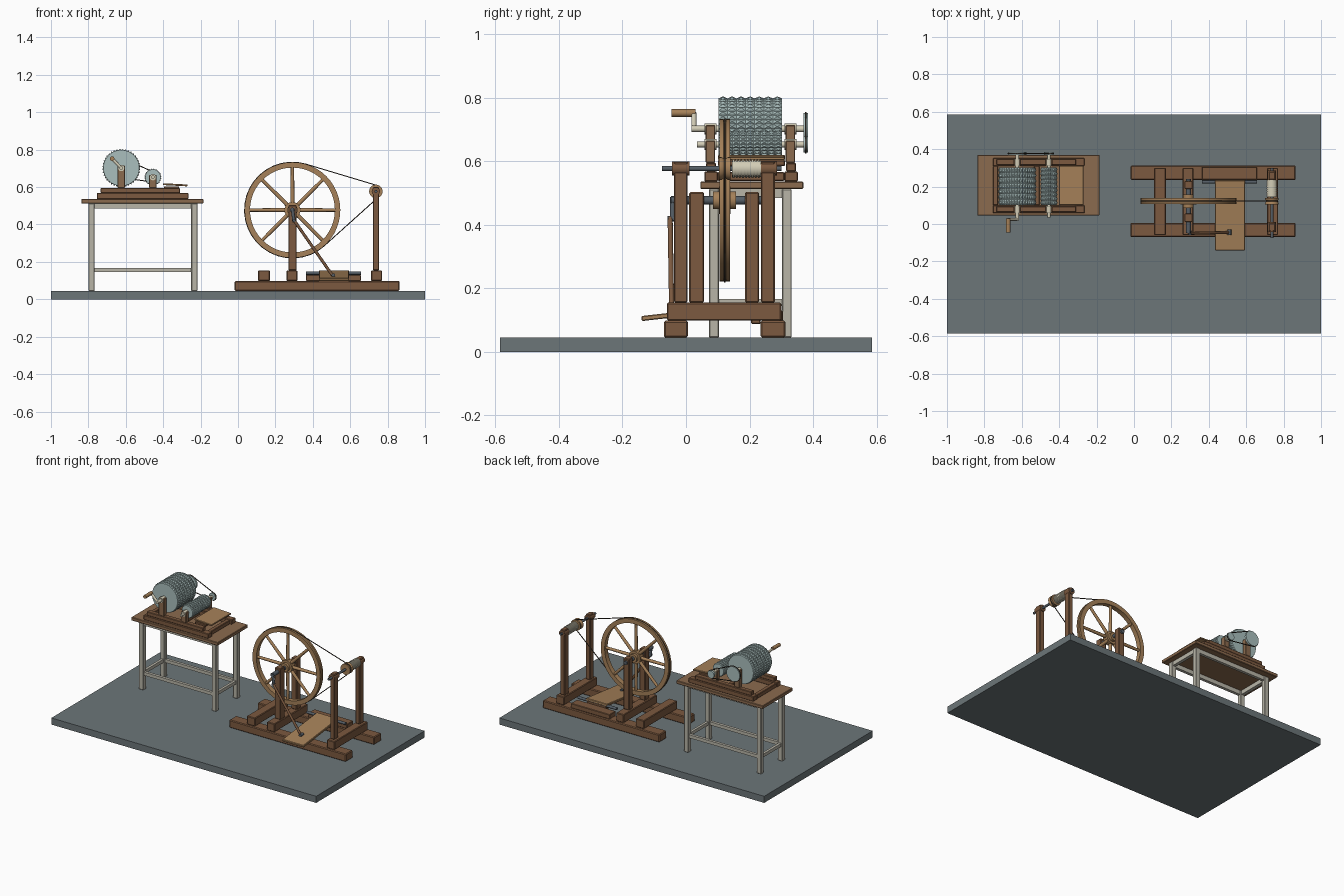
import bpy, bmesh, math
from mathutils import Vector

if "Cube" in bpy.data.objects:
    bpy.data.objects.remove(bpy.data.objects["Cube"])

def mat(name, r, g, b):
    m = bpy.data.materials.new(name)
    m.diffuse_color = (r, g, b, 1)
    m.use_nodes = True
    m.node_tree.nodes["Principled BSDF"].inputs["Base Color"].default_value = m.diffuse_color
    return m

FLOOR = mat("slate", .15, .18, .19)
DARK = mat("dark_wood", .2, .1, .05)
MID = mat("table_wood", .26, .145, .077)
LIGHT = mat("light_wood", .38, .22, .1)
PALE = mat("pale_paint", .48, .46, .39)
STEEL = mat("steel", .09, .11, .13)
TOOTH = mat("toothed_steel", .4, .52, .51)
CREAM = mat("cream", .65, .61, .47)
BELT = mat("belt", .05, .04, .03)

def finish(name, bm, m, bevel=0, smooth=False):
    bmesh.ops.recalc_face_normals(bm, faces=bm.faces)
    me = bpy.data.meshes.new(name)
    bm.to_mesh(me)
    bm.free()
    me.materials.append(m)
    ob = bpy.data.objects.new(name, me)
    bpy.context.collection.objects.link(ob)
    if smooth:
        bpy.ops.object.select_all(action='DESELECT')
        ob.select_set(True)
        bpy.context.view_layer.objects.active = ob
        bpy.ops.object.shade_smooth_by_angle(angle=math.radians(35))
    if bevel:
        b = ob.modifiers.new("bevel", 'BEVEL')
        b.width, b.segments = bevel, 1
    return ob

def box(name, x, y, z, m, bevel=.003):
    bm = bmesh.new()
    bmesh.ops.create_cube(bm, size=1)
    for v in bm.verts:
        v.co = [(a[0] + a[1]) / 2 + c * (a[1] - a[0]) for a, c in zip((x, y, z), v.co)]
    return finish(name, bm, m, bevel)

def rod(name, p, q, r, m, n=24, r2=None):
    p, q = Vector(p), Vector(q)
    bm = bmesh.new()
    bmesh.ops.create_cone(bm, cap_ends=True, segments=n, radius1=r,
                          radius2=r if r2 is None else r2, depth=(q - p).length)
    rot = (q - p).to_track_quat('Z', 'Y')
    for v in bm.verts:
        v.co = rot @ v.co + (p + q) / 2
    return finish(name, bm, m, 0, n > 8)

def shaft(name, x, z, y0, y1, r, m, n=24):
    return rod(name, (x, y0, z), (x, y1, z), r, m, n)

def lathe(name, x, z, profile, m, n=48):
    # closed (radius, y) profile spun about a y-directed axis
    bm = bmesh.new()
    rings = [[bm.verts.new((x + r * math.cos(i * math.tau / n), y, z + r * math.sin(i * math.tau / n)))
              for r, y in profile] for i in range(n)]
    k = len(profile)
    for i in range(n):
        a, b = rings[i], rings[(i + 1) % n]
        for j in range(k):
            bm.faces.new((a[j], a[(j + 1) % k], b[(j + 1) % k], b[j]))
    return finish(name, bm, m, 0, True)

def belt(name, c1, r1, c2, r2, y, t):
    dx, dz = c2[0] - c1[0], c2[1] - c1[1]
    phi, a = math.atan2(dz, dx), math.acos((r1 - r2) / math.hypot(dx, dz))
    pts = []
    for c, r, s, e in ((c1, r1, phi + a, phi + math.tau - a), (c2, r2, phi - a, phi + a)):
        for i in range(25):
            g = s + (e - s) * i / 24
            pts.append((c[0] + r * math.cos(g), y, c[1] + r * math.sin(g), 1))
    cu = bpy.data.curves.new(name, 'CURVE')
    cu.dimensions, cu.bevel_depth, cu.bevel_resolution = '3D', t, 1
    sp = cu.splines.new('POLY')
    sp.points.add(len(pts) - 1)
    for q, co in zip(sp.points, pts):
        q.co = co
    sp.use_cyclic_u = True
    cu.materials.append(BELT)
    bpy.context.collection.objects.link(bpy.data.objects.new(name, cu))

def toothed_drum(name, x, z, r, y0, y1, n, rows, h):
    # cylinder grid with a low pyramid tooth on every cell
    bm = bmesh.new()
    rings = [[bm.verts.new((x + r * math.cos(i * math.tau / n), y0 + (y1 - y0) * j / rows,
              z + r * math.sin(i * math.tau / n))) for i in range(n)] for j in range(rows + 1)]
    cells = [bm.faces.new((rings[j][i], rings[j + 1][i], rings[j + 1][(i + 1) % n], rings[j][(i + 1) % n]))
             for j in range(rows) for i in range(n)]
    bm.faces.new(rings[0])
    bm.faces.new(rings[-1][::-1])
    bmesh.ops.recalc_face_normals(bm, faces=bm.faces)
    bmesh.ops.poke(bm, faces=cells, offset=h)
    finish(name, bm, TOOTH)

# floor slab
box("floor_slab", (-1, 1), (-.585, .585), (0, .045), FLOOR, 0)

# table
box("table_top", (-.838, -.185), (.045, .37), (.513, .536), MID)
LX, LY = ((-.80, -.766), (-.25, -.217)), ((.072, .104), (.302, .333))
for x in LX:
    for y in LY:
        box("table_leg", x, y, (.045, .513), PALE)
    box("table_side_rail", (x[0] + .008, x[1] - .008), (.1, .306), (.145, .167), PALE, 0)
    box("table_side_apron", (x[0] + .006, x[1] - .006), (.1, .306), (.485, .513), PALE, 0)
for y in LY:
    box("table_long_rail", (-.77, -.246), (y[0] + .006, y[1] - .006), (.145, .167), PALE, 0)
    box("table_long_apron", (-.77, -.246), (y[0] + .006, y[1] - .006), (.485, .513), PALE, 0)

# carding machine frame
DX, DZ, SX, SZ = -.624, .702, -.455, .653
for y0, y1 in ((.058, .1), (.31, .352)):
    box("carder_base_rail", (-.755, -.265), (y0, y1), (.536, .568), DARK)
    box("carder_upper_rail", (-.735, -.31), (y0 + .005, y1 - .005), (.568, .595), DARK)
    for x, z in ((DX, DZ), (SX, SZ)):
        box("bearing_post", (x - .02, x + .02), (y0 + .004, y1 - .008), (.595, z + .012), MID)
        shaft("bearing", x, z, y0, y1 - .004, .017, CREAM)
for x in (-.74, -.52, -.29):
    box("carder_cross_bar", (x - .014, x + .014), (.1, .31), (.538, .566), DARK)

# carding drums, pulleys and belt
toothed_drum("large_drum", DX, DZ, .096, .102, .302, 40, 7, .007)
toothed_drum("small_drum", SX, SZ, .041, .102, .302, 24, 9, .006)
shaft("large_drum_axle", DX, DZ, .018, .382, .01, CREAM)
shaft("small_drum_axle", SX, SZ, .035, .382, .009, CREAM)
shaft("large_pulley", DX, DZ, .37, .384, .05, TOOTH, 32)
shaft("small_pulley", SX, SZ, .37, .384, .025, TOOTH)
belt("carder_belt", (DX, DZ), .051, (SX, SZ), .026, .377, .003)

# crank handle
rod("crank_arm", (DX, .025, DZ), (-.673, .025, .752), .008, CREAM, 12)
shaft("crank_handle", -.673, .752, -.045, .03, .012, LIGHT)

# feed tray
tray = box("feed_tray", (-.065, .065), (-.105, .105), (-.005, .005), LIGHT, .002)
tray.location = (-.335, .206, .612)
tray.rotation_euler = (0, math.radians(3), 0)
box("tray_support", (-.395, -.315), (.1, .312), (.585, .604), DARK)

# spinning wheel base
for y in ((-.07, .006), (.235, .313)):
    box("base_rail", (-.018, .863), y, (.045, .098), DARK, .005)
for x in ((.108, .17), (.26, .318), (.712, .77)):
    box("cross_beam", x, (-.06, .3), (.098, .155), DARK, .004)
for y in ((.01, .057), (.186, .23)):
    box("wheel_post", (.27, .313), y, (.155, .503), DARK, .004)
for y in ((-.038, .005), (.236, .28)):
    box("spindle_post", (.721, .754), y, (.155, .6), DARK, .004)
    shaft("spindle_bearing", .737, .577, y[0] - .006, y[1] + .006, .022, DARK)

# drive wheel
WX, WZ, WY = .291, .477, .122
lathe("wheel_rim", WX, WZ, [(.227, .106), (.227, .138), (.256, .138), (.256, .126),
                            (.251, WY), (.256, .118), (.256, .106)], LIGHT)
for i in range(8):
    a = i * math.pi / 4
    c, s = math.cos(a), math.sin(a)
    rod("wheel_spoke", (WX + .03 * c, WY, WZ + .03 * s), (WX + .232 * c, WY, WZ + .232 * s), .011, LIGHT, 12, .009)
shaft("wheel_hub", WX, WZ, .104, .14, .043, LIGHT, 32)
shaft("hub_core", WX, WZ, .085, .158, .028, LIGHT)
shaft("wheel_axle", WX, WZ, -.048, .24, .013, STEEL)

# treadle crank and connecting rod
rod("treadle_crank", (WX, -.042, WZ + .01), (.3, -.042, .412), .009, STEEL, 12)
shaft("crank_pin", .3, .42, -.058, -.036, .008, STEEL, 12)
rod("connecting_rod", (.3, -.05, .422), (.51, -.045, .12), .008, DARK, 12)
shaft("rod_pin", .51, .128, -.06, -.03, .01, STEEL, 12)

# treadle
treadle = box("treadle_board", (-.08, .08), (-.188, .188), (-.008, .008), LIGHT, .003)
treadle.location = (.513, .047, .126)
treadle.rotation_euler = (math.radians(6.5), 0, 0)
box("treadle_hinge_block", (.363, .657), (.238, .305), (.098, .13), DARK)
rod("treadle_hinge_rod", (.363, .225, .14), (.657, .225, .14), .009, STEEL, 16)
box("treadle_batten", (.44, .586), (.205, .235), (.088, .142), DARK)

# spindle, bobbin and drive belt
shaft("spindle", .737, .577, -.075, .3, .008, STEEL, 16)
lathe("spindle_pulley", .737, .577, [(.006, .104), (.036, .104), (.036, .112), (.029, WY),
                                     (.036, .132), (.036, .14), (.006, .14)], LIGHT, 24)
shaft("bobbin_yarn", .737, .577, .145, .236, .026, CREAM)
for i in range(9):
    shaft("yarn_ridge", .737, .577, .147 + i * .01, .152 + i * .01, .029, CREAM)
belt("drive_belt", (WX, WZ), .256, (.737, .577), .032, WY, .003)
